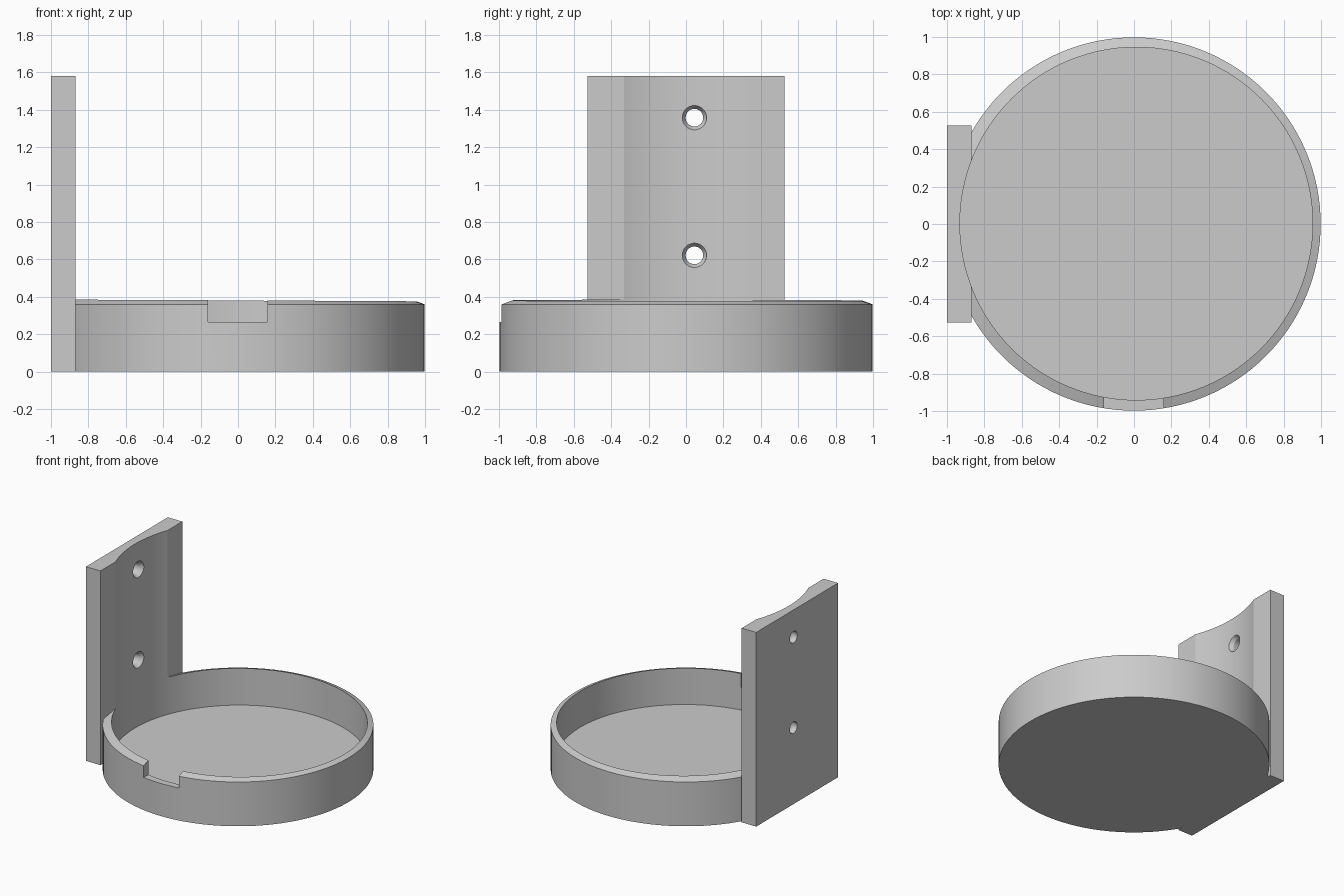
import bpy
import bmesh
import math
from mathutils import Matrix, Vector

cube = bpy.data.objects.get("Cube")
if cube:
    bpy.data.objects.remove(cube, do_unlink=True)

SEGMENTS = 128
PLATE_FRONT = -0.87
PLATE_TOP = 1.58
HALF_WIDTH = 0.526

grey = bpy.data.materials.new("light_grey")
grey.diffuse_color = (0.6, 0.6, 0.6, 1)
grey.use_nodes = True
grey.node_tree.nodes["Principled BSDF"].inputs["Base Color"].default_value = (0.6, 0.6, 0.6, 1)


def finish(name, bm):
    bmesh.ops.recalc_face_normals(bm, faces=bm.faces)
    mesh = bpy.data.meshes.new(name)
    bm.to_mesh(mesh)
    bm.free()
    mesh.materials.append(grey)
    obj = bpy.data.objects.new(name, mesh)
    bpy.context.collection.objects.link(obj)
    return obj


def box(name, low, high):
    low, high = Vector(low), Vector(high)
    bm = bmesh.new()
    bmesh.ops.create_cube(bm, size=1, matrix=Matrix.Translation((low + high) / 2)
                          @ Matrix.Diagonal((*(high - low), 1)))
    return finish(name, bm)


def turned(name, profile, matrix, segments=SEGMENTS):
    """Solid of revolution about local z from (radius, height) points."""
    bm = bmesh.new()
    rings = [[bm.verts.new(matrix @ Vector((r * math.cos(a), r * math.sin(a), z)))
              for a in (math.tau * i / segments for i in range(segments))]
             for r, z in profile]
    for lower, upper in zip(rings, rings[1:]):
        for i in range(segments):
            j = (i + 1) % segments
            bm.faces.new((lower[i], lower[j], upper[j], upper[i]))
    bm.faces.new(rings[0][::-1])
    bm.faces.new(rings[-1])
    return finish(name, bm)


def combine(target, tool, operation):
    """Apply a boolean and discard the tool object."""
    tool.hide_render = True
    mod = target.modifiers.new("boolean", "BOOLEAN")
    mod.operation = operation
    mod.solver = "EXACT"
    mod.object = tool
    bpy.ops.object.select_all(action="DESELECT")
    bpy.context.view_layer.objects.active = target
    target.select_set(True)
    bpy.ops.object.modifier_apply(modifier=mod.name)
    bpy.data.objects.remove(tool, do_unlink=True)


# Round dish body with a gently sloping rim, and the upright mounting plate
holder = turned("dish_with_wall_plate", [(0.998, 0), (0.998, 0.36), (0.85, 0.415)],
                Matrix.Identity(4))
plate = box("plate", (-1, -HALF_WIDTH, 0), (PLATE_FRONT, HALF_WIDTH, PLATE_TOP))
combine(holder, plate, "UNION")

# Round pocket, which also scoops the face of the plate
pocket = turned("pocket", [(0.943, 0.083), (0.943, 2)], Matrix.Translation((0.012, 0.002, 0)))
combine(holder, pocket, "DIFFERENCE")

# Notch in the front rim
notch = box("notch", (-0.16, -1.2, 0.265), (0.157, -0.75, 0.6))
combine(holder, notch, "DIFFERENCE")

# Countersunk screw holes through the plate
for height in (0.622, 1.358):
    direction = Matrix.Translation((-1, 0.045, height)) @ Matrix.Rotation(math.pi / 2, 4, "Y")
    screw = turned("screw_hole", [(0.047, -0.1), (0.047, 0.04), (0.065, 0.069), (0.065, 0.2)],
                   direction, 48)
    combine(holder, screw, "DIFFERENCE")

# Smooth curved walls, crisp edges
bpy.ops.object.select_all(action="DESELECT")
holder.select_set(True)
bpy.context.view_layer.objects.active = holder
bpy.ops.object.shade_smooth_by_angle(angle=math.radians(15))
